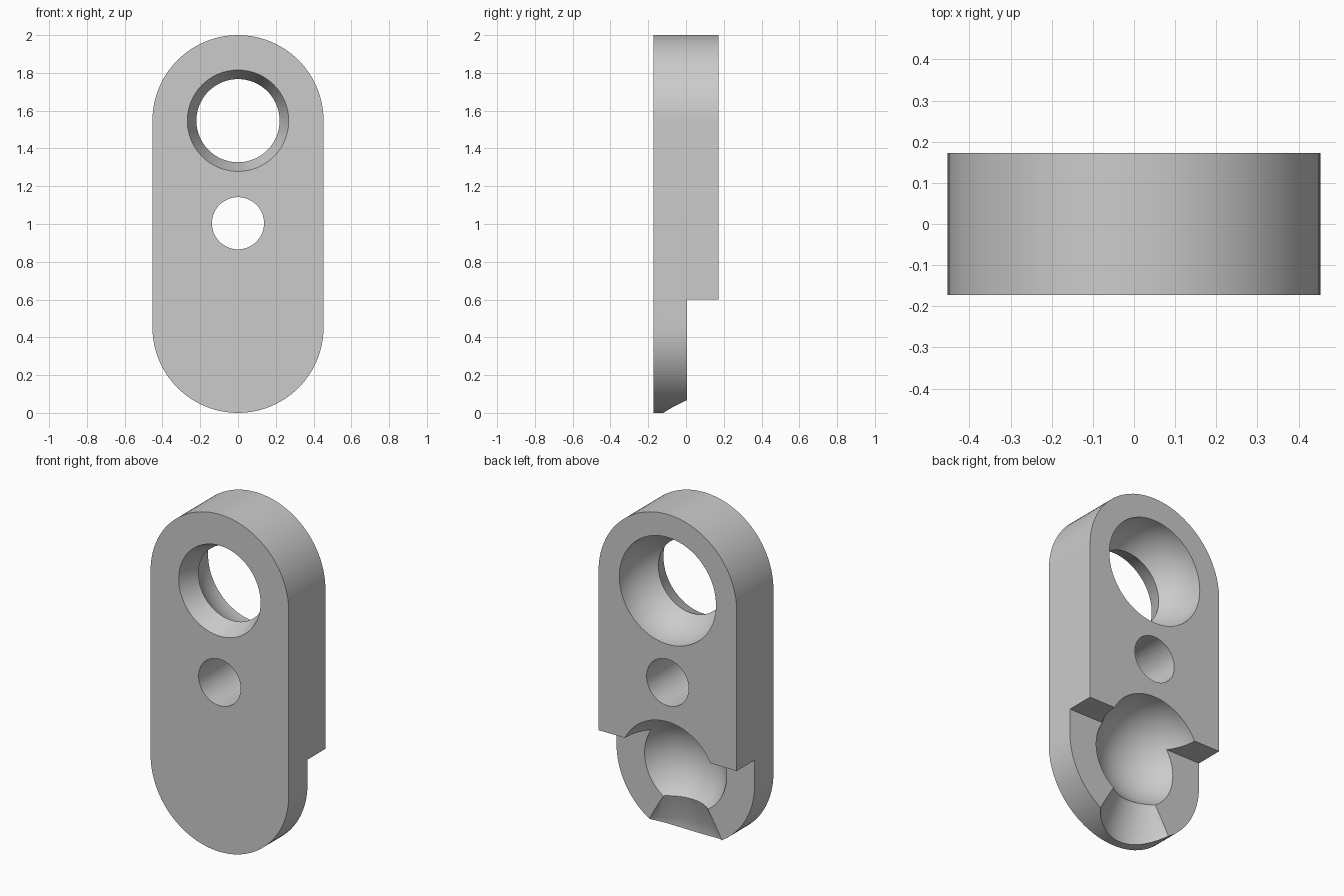
import bpy, bmesh, math
from mathutils import Matrix, Vector

if "Cube" in bpy.data.objects:
    bpy.data.objects.remove(bpy.data.objects["Cube"], do_unlink=True)

RADIUS, HALF_DEPTH = 0.453, 0.172
LOW, HIGH = RADIUS, 2 - RADIUS      # centres of the rounded ends
BALL = 0.317                        # radius of the two ball seats
SEGMENTS = 96

steel = bpy.data.materials.new("grey steel")
steel.use_nodes = True
steel.diffuse_color = (0.6, 0.6, 0.6, 1)
steel.node_tree.nodes["Principled BSDF"].inputs["Base Color"].default_value = (0.6, 0.6, 0.6, 1)


def make(name, bm):
    bmesh.ops.recalc_face_normals(bm, faces=bm.faces)
    mesh = bpy.data.meshes.new(name)
    bm.to_mesh(mesh)
    bm.free()
    mesh.materials.append(steel)
    obj = bpy.data.objects.new(name, mesh)
    bpy.context.collection.objects.link(obj)
    return obj


def lathe(name, profile, matrix):
    """Closed solid turned about local z from (radius, height) pairs."""
    bm = bmesh.new()
    rings = []
    for radius, height in profile:
        angles = [math.tau * i / SEGMENTS for i in range(SEGMENTS)]
        rings.append([bm.verts.new((radius * math.cos(a), radius * math.sin(a), height))
                      for a in angles])
    for a, b in zip(rings, rings[1:]):
        for i in range(SEGMENTS):
            j = (i + 1) % SEGMENTS
            bm.faces.new((a[i], a[j], b[j], b[i]))
    bm.faces.new(rings[0])
    bm.faces.new(rings[-1])
    bm.transform(matrix)
    return make(name, bm)


def ball(name, z):
    bm = bmesh.new()
    place = Matrix.Translation((0, HALF_DEPTH, z)) @ Matrix.Rotation(math.pi / 2, 4, 'X')
    bmesh.ops.create_uvsphere(bm, u_segments=SEGMENTS, v_segments=48, radius=BALL, matrix=place)
    return make(name, bm)


def through(z):
    """Local z runs from front to back at the given height."""
    return Matrix.Translation((0, 0, z)) @ Matrix.Rotation(-math.pi / 2, 4, 'X')


# Plate with two rounded ends
bm = bmesh.new()
outline = []
for centre, start in ((HIGH, 0), (LOW, math.pi)):
    for i in range(SEGMENTS // 2 + 1):
        a = start + math.tau * i / SEGMENTS
        outline.append(bm.verts.new((RADIUS * math.cos(a), -HALF_DEPTH,
                                     centre + RADIUS * math.sin(a))))
front = bm.faces.new(outline)
extruded = bmesh.ops.extrude_face_region(bm, geom=[front], use_keep_orig=True)["geom"]
bmesh.ops.translate(bm, vec=(0, 2 * HALF_DEPTH, 0),
                    verts=[v for v in extruded if isinstance(v, bmesh.types.BMVert)])
plate = make("link_plate", bm)

# Step that thins the lower end at the back
bm = bmesh.new()
bmesh.ops.create_cube(bm, size=1)
bm.transform(Matrix.Translation((0, 0.504, 0.1)) @ Matrix.Diagonal((2, 1, 1, 1)))
step = make("step_cutter", bm)

# Ball seats, holes and the flared neck slot
cutters = [
    step,
    ball("upper_seat_cutter", HIGH),
    lathe("front_flare_cutter", [(0.28, -0.2), (0.197, 0)], through(HIGH)),
    lathe("middle_hole_cutter", [(0.138, -0.3), (0.138, 0.3)], through(1.004)),
    ball("lower_seat_cutter", LOW),
    lathe("neck_cutter", [(0.294, -0.05), (0.29, 0.07), (0.225, 0.22), (0.215, 0.27)],
          Matrix.Translation((0, HALF_DEPTH, 0))),
]

bpy.context.view_layer.objects.active = plate
plate.select_set(True)
for cutter in cutters:
    cutter.hide_render = True
    cut = plate.modifiers.new(cutter.name, 'BOOLEAN')
    cut.operation, cut.solver, cut.object = 'DIFFERENCE', 'EXACT', cutter
    bpy.ops.object.modifier_apply(modifier=cut.name)
    bpy.data.objects.remove(cutter, do_unlink=True)

bpy.ops.object.shade_smooth_by_angle(angle=math.radians(25))
